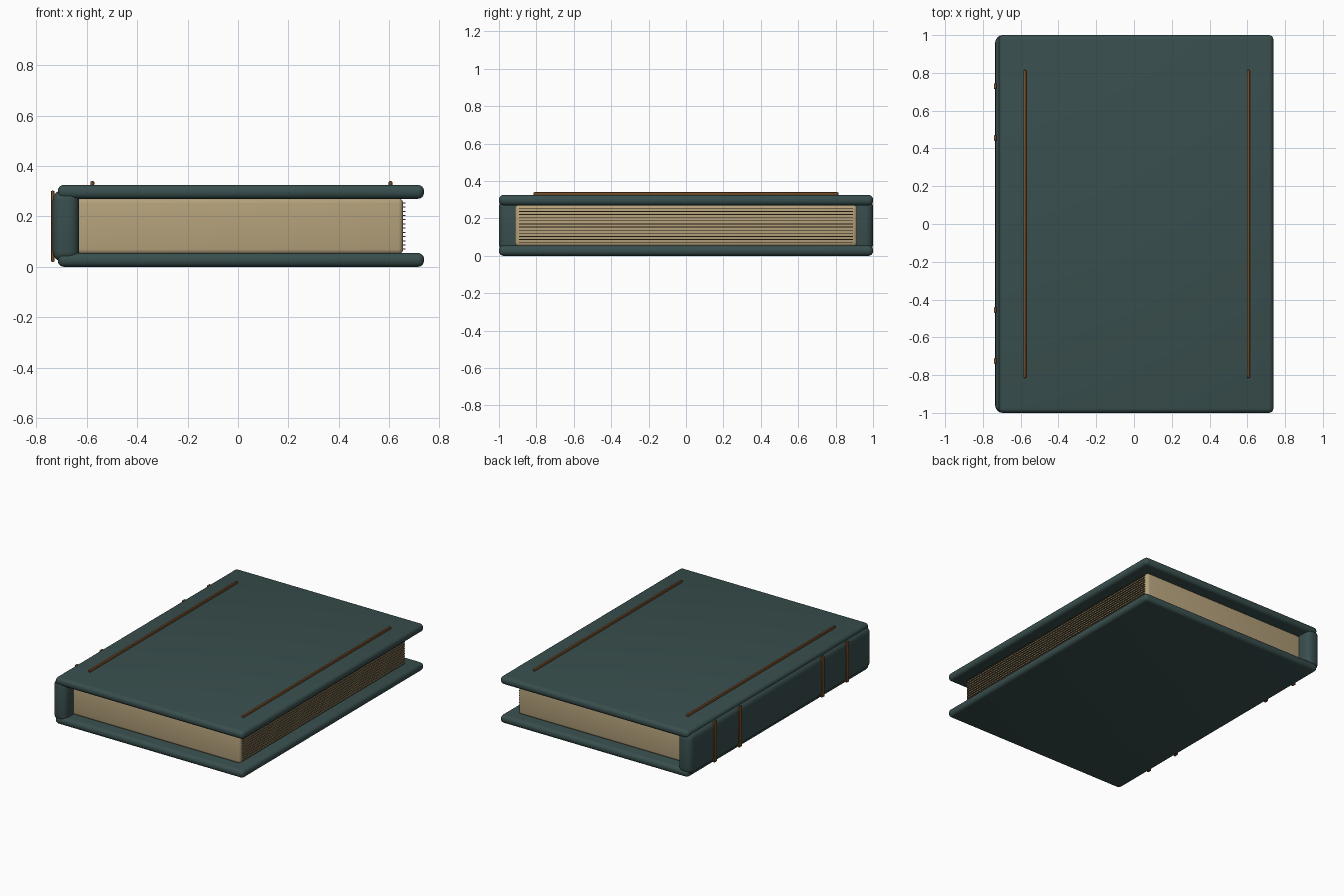
import bpy

if "Cube" in bpy.data.objects:
    bpy.data.objects.remove(bpy.data.objects["Cube"])

def material(name, rgb):
    m = bpy.data.materials.new(name)
    m.diffuse_color = (*rgb, 1)
    m.use_nodes = True
    m.node_tree.nodes["Principled BSDF"].inputs["Base Color"].default_value = m.diffuse_color
    return m

cloth = material("dark teal cloth", (0.04, 0.077, 0.075))
paper = material("aged paper", (0.46, 0.36, 0.20))
copper = material("copper trim", (0.18, 0.072, 0.022))
shadow = material("page line brown", (0.16, 0.115, 0.06))

def box(name, lo, hi, mat, bevel=0.0, segments=4):
    """Rounded box between two corners."""
    bpy.ops.mesh.primitive_cube_add(size=1, location=[(a + b) / 2 for a, b in zip(lo, hi)])
    o = bpy.context.object
    o.name = name
    o.scale = [b - a for a, b in zip(lo, hi)]
    bpy.ops.object.transform_apply(location=False, rotation=False, scale=True)
    o.data.materials.append(mat)
    if bevel:
        mod = o.modifiers.new("rounded edges", 'BEVEL')
        mod.width, mod.segments = bevel, segments
        bpy.ops.object.modifier_apply(modifier=mod.name)
        bpy.ops.object.shade_smooth_by_angle()
    return o

# Covers
for name, z in (("bottom_cover", 0.0), ("top_cover", 0.27)):
    box(name, (-0.715, -1, z), (0.738, 1, z + 0.055), cloth, 0.024)

# Spine
box("spine", (-0.735, -1, 0.02), (-0.63, 1, 0.305), cloth, 0.04)

# Page block
box("page_block", (-0.64, -0.915, 0.05), (0.655, 0.915, 0.272), paper, 0.02)

# Page lines on the fore edge
for i in range(12):
    z = 0.07 + i * 0.0167
    box(f"page_line_{i + 1}", (0.65, -0.893, z - 0.002), (0.664, 0.893, z + 0.002), shadow)

# Raised bands across the spine
for i, y in enumerate((-0.725, -0.455, 0.455, 0.73)):
    box(f"spine_band_{i + 1}", (-0.742, y - 0.015, 0.02), (-0.728, y + 0.015, 0.302), copper, 0.004, 2)

# Long trim strips on the top cover
for name, x in (("left_trim", -0.578), ("right_trim", 0.605)):
    box(name, (x - 0.008, -0.815, 0.322), (x + 0.008, 0.815, 0.34), copper, 0.005, 2)
